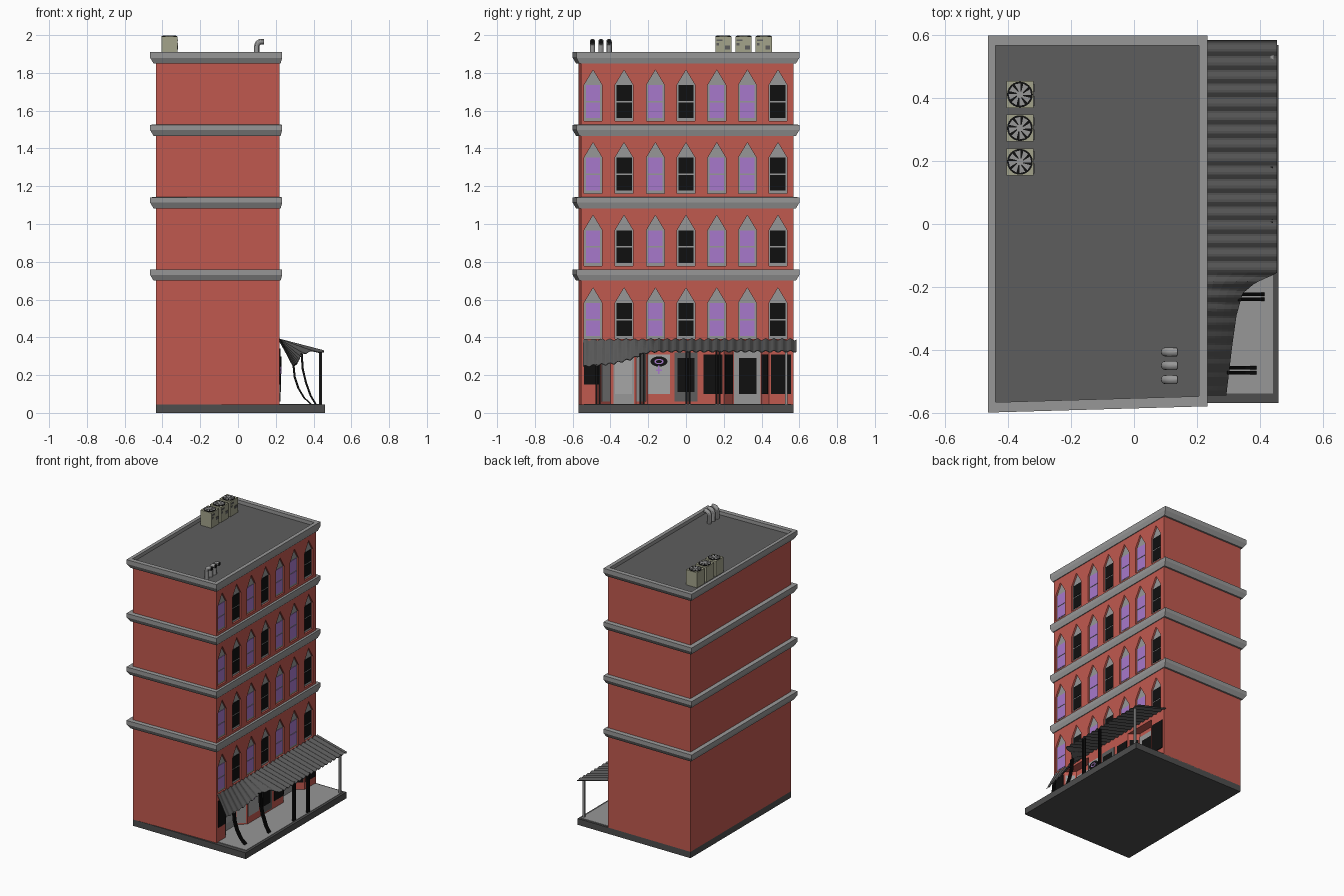
import bpy, bmesh, math
from mathutils import Vector

if "Cube" in bpy.data.objects:
    bpy.data.objects.remove(bpy.data.objects["Cube"])

def mat(name, r, g, b):
    m = bpy.data.materials.new(name)
    m.diffuse_color = (r, g, b, 1)
    m.use_nodes = True
    m.node_tree.nodes["Principled BSDF"].inputs["Base Color"].default_value = m.diffuse_color
    return m

RED = mat("red_brick", .53, .10, .078)
STONE = mat("stone_grey", .31, .31, .31)
ROOF = mat("roof_dark_grey", .11, .11, .11)
SLAB = mat("slab_grey", .075, .075, .075)
METAL = mat("awning_metal", .095, .095, .095)
BLACK = mat("black", .005, .005, .005)
PURPLE = mat("purple_glass", .39, .19, .60)
BEIGE = mat("beige_metal", .37, .37, .26)
PALE = mat("pale_grey", .38, .38, .38)

def build(name, material, parts, recalc=True):
    """Join (verts, faces) parts into one object."""
    verts, faces = [], []
    for v, f in parts:
        n = len(verts)
        verts += [tuple(p) for p in v]
        faces += [[i + n for i in q] for q in f]
    me = bpy.data.meshes.new(name)
    me.from_pydata(verts, [], faces)
    bm = bmesh.new()
    bm.from_mesh(me)
    if recalc:
        bmesh.ops.recalc_face_normals(bm, faces=bm.faces)
    bm.to_mesh(me)
    bm.free()
    if material:
        me.materials.append(material)
    ob = bpy.data.objects.new(name, me)
    bpy.context.collection.objects.link(ob)
    return ob

def loft(rings, caps=True):
    n = len(rings[0])
    verts = [p for r in rings for p in r]
    faces = [[k*n + i, k*n + (i+1) % n, (k+1)*n + (i+1) % n, (k+1)*n + i]
             for k in range(len(rings) - 1) for i in range(n)]
    if caps:
        faces += [list(range(n))[::-1], list(range(len(verts) - n, len(verts)))]
    return verts, faces

def ext(pts, vec):
    pts = [Vector(p) for p in pts]
    return loft([pts, [p + Vector(vec) for p in pts]])

def box(x0, x1, y0, y1, z0, z1):
    return ext([(x0, y0, z0), (x1, y0, z0), (x1, y1, z0), (x0, y1, z0)], (0, 0, z1 - z0))

def lerp(a, b, t):
    return a + (b - a) * t

# Slightly skewed footprint of walls, pushed out by t to the cornice edge
WALL = [(-.435, -.57), (.22, -.555), (.22, .57), (-.435, .57)]
EDGE = [(-.465, -.60), (.234, -.58), (.234, .60), (-.465, .60)]
INNER = [(-.44, -.567), (.207, -.548), (.207, .568), (-.44, .568)]
def ring(t, z):
    return [(lerp(a, c, t), lerp(b, d, t), z) for (a, b), (c, d) in zip(WALL, EDGE)]
def inner(z):
    return [(x, y, z) for x, y in INNER]

# Base slab and porch floor
build("base_slab", SLAB, [box(-.435, .46, -.57, .57, 0, .045)])
build("porch_floor", STONE, [box(.14, .443, -.54, .555, .04, .048)])

# Walls with window recesses and two recessed entrances
COLS = [-.492, -.328, -.162, 0, .163, .325, .487]
def arch(c, z, x, d):
    return ext([(x, c-.048, z), (x, c+.048, z), (x, c+.048, z+.19),
                (x, c, z+.27), (x, c-.048, z+.19)], (d, 0, 0))
BAYS = [(-.455, -.40, -.265, -.205), (.20, .25, .40, .44)]
cuts, frames, purple, black = [], [], [], []
for floor in range(4):
    z = .392 + .3845 * floor
    for i, c in enumerate(COLS):
        cuts.append(arch(c, z, .205, .05))
        frames.append(arch(c, z, .200, .008))
        dark = i in (1, 3, 6)
        h = .041 if dark else .038
        for a, b in ((.016, .098), (.106, .19)):
            (black if dark else purple).append(box(.205, .211, c-h, c+h, z+a, z+b))
for a, b, c, d in BAYS:
    k = .02 / .06
    cuts.append(ext([(.24, a-(b-a)*k, .03), (.16, b, .03), (.16, c, .03),
                     (.24, d+(d-c)*k, .03)], (0, 0, .33)))
walls = build("walls", RED, [loft([ring(0, .04), ring(0, 1.875)])])
cutter = build("wall_cutter", None, cuts)
cutter.hide_render = True
mod = walls.modifiers.new("recesses", 'BOOLEAN')
mod.operation, mod.solver, mod.object = 'DIFFERENCE', 'EXACT', cutter
bpy.context.view_layer.objects.active = walls
bpy.ops.object.modifier_apply(modifier=mod.name)
bpy.data.objects.remove(cutter)
build("window_frames", STONE, frames)
build("purple_window_panes", PURPLE, purple)
build("dark_window_panes", BLACK, black)

# Cornices between floors, and the roof parapet
build("cornices", STONE, [loft([ring(.4, z), ring(1, z+.03), ring(1, z+.058), ring(.0, z+.06)])
                          for z in (.70, 1.083, 1.467)])
build("parapet", STONE, [loft([ring(0, 1.85), ring(.4, 1.85), ring(1, 1.88), ring(1, 1.91),
                               inner(1.91), inner(1.87)], caps=False)])
build("roof_deck", ROOF, [ext(inner(1.87), (0, 0, .015))])

# Shopfront plates
def plate(y0, y1, z0, z1, x=.22, t=.005):
    return box(x - .004, x + t, y0, y1, z0, z1)
def side_panes(bay, z0, z1):
    a, b, c, d = bay
    out = []
    for y0, y1, s in ((a, b, 1), (d, c, -1)):
        p = [(lerp(.22, .16, t), lerp(y0, y1, t)) for t in (.12, .88)]
        (xa, ya), (xb, yb) = p
        out.append(ext([(xa, ya, z0), (xb, yb, z0), (xb, yb, z1), (xa, ya, z1)], (.003, s*.004, 0)))
    return out
build("shop_windows", BLACK, [plate(-.54, -.46, .15, .34), plate(.093, .192, .10, .31),
                              plate(.45, .555, .10, .31)] + side_panes(BAYS[1], .10, .31))
build("shop_side_panels", STONE, side_panes(BAYS[0], .06, .33))
build("entry_door_frames", STONE, [plate(-.385, -.275, .045, .32, .16),
                                   plate(.255, .395, .045, .33, .16)])
build("pale_panels", PALE, [plate(-.375, -.285, .10, .28, .16, .008), plate(-.20, -.085, .10, .31)])
build("middle_door_frame", ROOF, [plate(-.062, .062, .06, .32)])
build("door_glass", BLACK, [plate(-.045, .045, .11, .29, .22, .008),
                            plate(.28, .372, .10, .29, .16, .008)])

# Wall sign: dark oval with a purple ring and stem
def oval(x, y, z, ry, rz, n=20):
    return [(x, y + ry*math.cos(2*math.pi*i/n), z + rz*math.sin(2*math.pi*i/n)) for i in range(n)]
build("sign_oval", BLACK, [ext(oval(.225, -.143, .272, .045, .027), (.005, 0, 0))])
build("sign_ring", PURPLE, [loft([oval(.231, -.143, .272, .024, .014),
                                  oval(.231, -.143, .272, .017, .008)], caps=False),
                            box(.225, .231, -.147, -.139, .205, .25),
                            box(.225, .231, -.16, -.126, .222, .229)])

# Corrugated awning, torn and sagging at the front end
TEAR = [(-.545, .292, .245), (-.38, .312, .262), (-.29, .325, .285), (-.22, .345, .315),
        (-.19, .38, .322), (-.155, .455, .325), (.585, .455, .325)]
def tear(y):
    for (a, xa, za), (b, xb, zb) in zip(TEAR, TEAR[1:]):
        if y <= b + 1e-6:
            t = (y - a) / (b - a)
            return lerp(xa, xb, t), lerp(za, zb, t)
    return TEAR[-1][1:]
NY, NX = 26 * 6, 5
verts, faces = [], []
for j in range(NY + 1):
    y = lerp(-.545, .585, j / NY)
    ex, ez = tear(y)
    for i in range(NX + 1):
        t = i / NX
        verts.append((lerp(.218, ex, t), y, lerp(.387, ez, t) + .005*math.sin(j * math.pi / 3)))
for j in range(NY):
    for i in range(NX):
        a = j * (NX + 1) + i
        faces.append((a, a + 1, a + NX + 2, a + NX + 1))
awning = build("awning", METAL, [(verts, faces)])
sol = awning.modifiers.new("thickness", 'SOLIDIFY')
sol.thickness, sol.offset = .004, 0

# Awning posts: bent pairs at the torn end, straight pairs beyond
def post(path, y, r=.0055):
    return loft([[(x-r, y-r, z), (x+r, y-r, z), (x+r, y+r, z), (x-r, y+r, z)] for x, z in path])
def pair(path, y):
    return [post(path, y - .008), post(path, y + .008)]
STRAIGHT = [(.437, .045), (.437, .328)]
build("bent_posts", BLACK,
      pair([(.293, .26), (.30, .19), (.32, .13), (.35, .08), (.388, .045)], -.466) +
      pair([(.337, .315), (.343, .23), (.36, .16), (.385, .09), (.412, .045)], -.232))
build("straight_posts", BLACK, pair(STRAIGHT, .01) + pair(STRAIGHT, .17))
build("end_post", STONE, [post(STRAIGHT, .53, .007)])

# Rooftop cooling units with fans
def disc(cx, cy, z, r, h, n=24):
    return ext([(cx + r*math.cos(2*math.pi*i/n), cy + r*math.sin(2*math.pi*i/n), z)
                for i in range(n)], (0, 0, h))
def blade(cx, cy, a):
    p = [(r*math.cos(a+d), r*math.sin(a+d)) for r, d in ((.01, -.2), (.036, -.05), (.036, .48), (.01, .3))]
    return ext([(cx + x, cy + y, 1.996) for x, y in p], (0, 0, .002))
CX, UNITS = -.363, (.198, .305, .412)
build("cooling_units", BEIGE, [box(-.406, -.32, y-.043, y+.043, 1.88, 1.993) for y in UNITS])
build("fan_wells", BLACK, [disc(CX, y, 1.992, .041, .003) for y in UNITS])
build("fan_blades", STONE, [blade(CX, y, k*math.pi/4) for y in UNITS for k in range(8)] +
      [disc(CX, y, 1.994, .011, .005, 12) for y in UNITS])
build("unit_panels", ROOF, [box(-.322, -.317, y+a, y+b, c, d) for y in UNITS
      for a, b, c, d in ((-.037, -.005, 1.968, 1.978), (.008, .034, 1.925, 1.945),
                         (-.037, -.022, 1.945, 1.958))])

# Gooseneck roof vents facing the street
def neck(y, r=.0145, n=12):
    path = [(.10, 1.88, math.pi/2)]
    path += [(.125 - .025*math.cos(a), 1.941 + .025*math.sin(a), math.pi/2 - a)
             for a in [k*math.pi/12 for k in range(7)]]
    path.append((.137, 1.966, 0))
    rings = []
    for x, z, a in path:
        rings.append([(x - math.sin(a)*r*math.sin(q), y + r*math.cos(q), z + math.cos(a)*r*math.sin(q))
                      for q in [2*math.pi*i/n for i in range(n)]])
    return loft(rings)
VENTS = (-.495, -.45, -.407)
vents = build("roof_vents", STONE, [neck(y) for y in VENTS])
build("vent_mouths", BLACK, [ext(oval(.1365, y, 1.966, .0115, .0115, 12), (.002, 0, 0)) for y in VENTS])
bpy.ops.object.select_all(action='DESELECT')
vents.select_set(True)
bpy.context.view_layer.objects.active = vents
bpy.ops.object.shade_smooth_by_angle()
